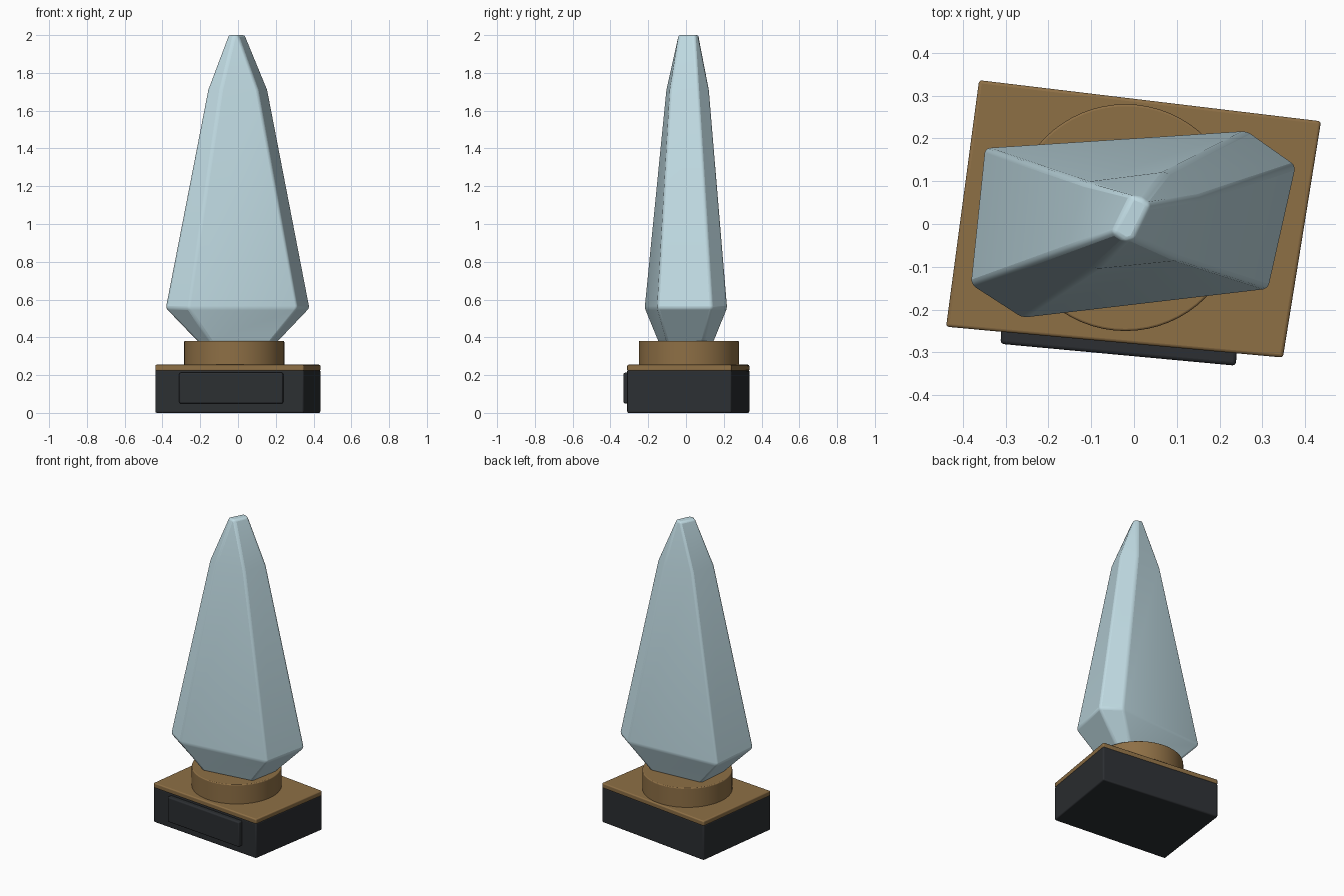
import bpy, bmesh, math

if "Cube" in bpy.data.objects:
    bpy.data.objects.remove(bpy.data.objects["Cube"])

def material(name, color):
    m = bpy.data.materials.new(name)
    m.diffuse_color = (*color, 1)
    m.use_nodes = True
    m.node_tree.nodes["Principled BSDF"].inputs["Base Color"].default_value = m.diffuse_color
    return m

crystal_mat = material("pale_blue", (0.53, 0.71, 0.77))
bronze_mat = material("bronze", (0.27, 0.16, 0.06))
dark_mat = material("charcoal", (0.025, 0.028, 0.032))

def loft(name, rings, mat, bevel=0.008, segments=3):
    """Closed solid through matching rings of (x, y, z) points."""
    bm = bmesh.new()
    loops = [[bm.verts.new(p) for p in ring] for ring in rings]
    n = len(loops[0])
    for a, b in zip(loops, loops[1:]):
        for i in range(n):
            bm.faces.new((a[i], a[(i + 1) % n], b[(i + 1) % n], b[i]))
    bm.faces.new(loops[0])
    bm.faces.new(loops[-1])
    bmesh.ops.recalc_face_normals(bm, faces=bm.faces)
    me = bpy.data.meshes.new(name)
    bm.to_mesh(me)
    bm.free()
    ob = bpy.data.objects.new(name, me)
    bpy.context.collection.objects.link(ob)
    me.materials.append(mat)
    mod = ob.modifiers.new("soft_edges", 'BEVEL')
    mod.width, mod.segments = bevel, segments
    mod.limit_method, mod.angle_limit = 'ANGLE', math.radians(15)
    bpy.ops.object.select_all(action='DESELECT')
    ob.select_set(True)
    bpy.context.view_layer.objects.active = ob
    bpy.ops.object.shade_smooth_by_angle(angle=math.radians(35))
    return ob

def slab(name, outline, z0, z1, mat, **kw):
    return loft(name, [[(x, y, z) for x, y in outline] for z in (z0, z1)], mat, **kw)

# Slightly skewed rectangular base with a bronze top layer
base = [(-0.439, -0.24), (0.348, -0.312), (0.437, 0.24), (-0.362, 0.336)]
slab("base_block", base, 0, 0.228, dark_mat)
slab("base_top_layer", base, 0.222, 0.255, bronze_mat, bevel=0.007)

# Raised blank plaque on the front
plaque = [(-0.312, -0.28), (0.238, -0.331), (0.242, -0.27), (-0.308, -0.22)]
slab("front_plaque", plaque, 0.05, 0.213, dark_mat)

# Round collar holding the crystal
circle = [(-0.02 + 0.265 * math.cos(2 * math.pi * i / 64),
           0.015 + 0.265 * math.sin(2 * math.pi * i / 64)) for i in range(64)]
slab("round_collar", circle, 0.245, 0.38, bronze_mat, bevel=0.005)

# Six-sided crystal: foot, waist, shoulder, tip
waist = [(-0.383, -0.142), (-0.262, -0.22), (0.315, -0.152),
         (0.38, 0.137), (0.265, 0.218), (-0.35, 0.178)]
shoulder = [(-0.16, -0.06), (-0.09, -0.105), (0.105, -0.085),
            (0.157, 0.063), (0.075, 0.122), (-0.115, 0.098)]
tip = [(-0.052, -0.02), (-0.02, -0.042), (0.0, -0.036),
       (0.038, 0.043), (0.025, 0.058), (-0.005, 0.07)]
foot = [(x * 0.54, y * 0.66) for x, y in waist]
levels = [(foot, 0.372), (waist, 0.555), (shoulder, 1.71), (tip, 2.0)]
loft("crystal", [[(x, y, z) for x, y in pts] for pts, z in levels],
     crystal_mat, bevel=0.012)
